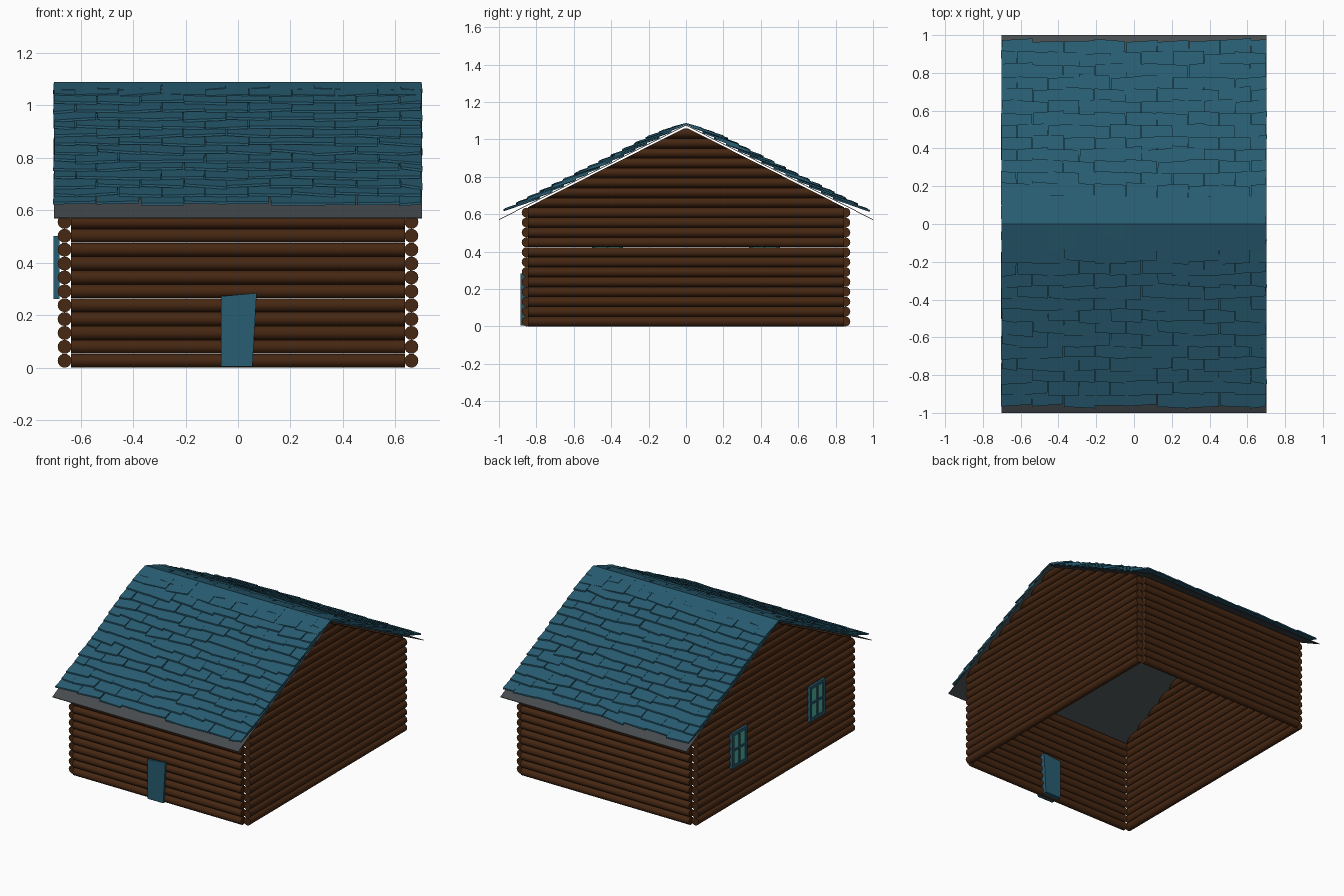
import bpy, bmesh, math, random
from mathutils import Matrix, Vector

if "Cube" in bpy.data.objects:
    bpy.data.objects.remove(bpy.data.objects["Cube"])
random.seed(4)

def mat(name, rgb):
    m = bpy.data.materials.new(name)
    m.diffuse_color = (*rgb, 1)
    m.use_nodes = True
    m.node_tree.nodes["Principled BSDF"].inputs["Base Color"].default_value = m.diffuse_color
    return m

WOOD = mat("brown wood", (0.061, 0.020, 0.006))
BLUE = mat("slate blue", (0.021, 0.109, 0.168))
GREY = mat("roof grey", (0.061, 0.070, 0.076))
GLASS = mat("window glass", (0.09, 0.44, 0.38))

R, STEP = 0.0264, 0.0529      # log radius and course height
APEX, SLOPE = 1.078, 0.505    # roof deck line z = APEX - SLOPE*|y|

def finish(bm, name, material, smooth=False):
    bmesh.ops.recalc_face_normals(bm, faces=bm.faces)
    me = bpy.data.meshes.new(name)
    bm.to_mesh(me)
    bm.free()
    me.materials.append(material)
    ob = bpy.data.objects.new(name, me)
    bpy.context.collection.objects.link(ob)
    if smooth:
        bpy.ops.object.select_all(action='DESELECT')
        ob.select_set(True)
        bpy.context.view_layer.objects.active = ob
        bpy.ops.object.shade_smooth_by_angle(angle=math.radians(40))
    return ob

def box(bm, lo, hi):
    lo, hi = Vector(lo), Vector(hi)
    m = Matrix.Translation((lo + hi) / 2) @ Matrix.Diagonal((*(hi - lo), 1))
    return bmesh.ops.create_cube(bm, size=1, matrix=m)["verts"]

def log(bm, axis, centre):
    rot = Matrix.Rotation(math.pi / 2, 4, 'Y' if axis == 'X' else 'X')
    return bmesh.ops.create_cone(bm, cap_ends=True, segments=16, radius1=R, radius2=R,
                                 depth=2, matrix=Matrix.Translation(centre) @ rot)["verts"]

# Front and back walls
for name, y in (("front_wall", -0.852), ("back_wall", 0.852)):
    bm = bmesh.new()
    for k in range(12):
        for v in log(bm, 'X', (0, y, R + k * STEP)):
            v.co.x = math.copysign(0.636, v.co.x)
    finish(bm, name, WOOD, True)

# Side walls with gables, log ends trimmed to the roof slope
for name, x in (("left_wall", -0.661), ("right_wall", 0.661)):
    bm = bmesh.new()
    for k in range(20):
        for v in log(bm, 'Y', (x, 0, R + k * STEP)):
            half = min(0.845, (APEX - 0.014 - v.co.z) / SLOPE)
            v.co.y = math.copysign(max(half, 0.004), v.co.y)
    finish(bm, name, WOOD, True)

# Roof deck: one folded thin sheet
bm = bmesh.new()
prof = [(-1, 0), (0, 0), (1, 0), (1, -0.004), (0, -0.004), (-1, -0.004)]
rings = [[bm.verts.new((x, y, APEX - SLOPE * abs(y) + dz)) for y, dz in prof]
         for x in (-0.702, 0.702)]
for ring in rings:
    bm.faces.new((ring[0], ring[1], ring[4], ring[5]))
    bm.faces.new((ring[1], ring[2], ring[3], ring[4]))
for i in range(6):
    j = (i + 1) % 6
    bm.faces.new((rings[0][i], rings[0][j], rings[1][j], rings[1][i]))
finish(bm, "roof_deck", GREY)

# Shingles: staggered, overlapping rows with small random tilts
W, ROWS, PITCH, LENGTH = 0.165, 15, 0.0635, 0.18
for name, side in (("front_shingles", -1), ("back_shingles", 1)):
    bm = bmesh.new()
    for i in range(ROWS):
        x = -0.702
        first = i % 2 == 1
        while x < 0.70:
            x1 = min(x + (W / 2 if first else W), 0.702)
            first = False
            tip = (0.972 if side > 0 else 0.965) - i * PITCH + random.uniform(-0.008, 0.008)
            top = max(tip - LENGTH, 0.0)
            lift = 0.030 * (tip - top) / LENGTH
            skew = random.uniform(-0.007, 0.007)
            roll = random.uniform(-0.004, 0.004)
            for v in box(bm, (x, 0, 0), (x1 - 0.002, 1, 1)):
                u = (v.co.x - x) / (x1 - x) - 0.5
                d, h = v.co.y, v.co.z * 0.009
                y = top + (tip - top) * d + skew * u * 2 * d
                z = APEX - SLOPE * y + (lift + roll * u * 2) * d + h + 0.001
                v.co = (v.co.x + skew * d * 0.5, side * y, z)
            x = x1
    finish(bm, name, BLUE)

# Crooked door
bm = bmesh.new()
for v in box(bm, (-0.065, -0.886, 0.004), (0.055, -0.805, 0.272)):
    if v.co.z > 0.1 and v.co.x > 0:
        v.co.x, v.co.z = 0.071, 0.284
finish(bm, "door", BLUE)

# Left side windows: frame with crossbars over four panes
for name, y in (("window_front", -0.42), ("window_back", 0.42)):
    bm = bmesh.new()
    w, z0, z1, b = 0.082, 0.262, 0.502, 0.02
    zm = (z0 + z1) / 2
    for s in (-1, 1):
        a, c = sorted((y + s * w, y + s * (w - b)))
        box(bm, (-0.703, a, z0), (-0.681, c, z1))
    for za, zb in ((z0, z0 + b), (z1 - b, z1), (zm - 0.006, zm + 0.006)):
        box(bm, (-0.703, y - w + b, za), (-0.681, y + w - b, zb))
    box(bm, (-0.703, y - 0.006, z0 + b), (-0.681, y + 0.006, z1 - b))
    finish(bm, name + "_frame", BLUE)
    bm = bmesh.new()
    box(bm, (-0.695, y - w + 0.01, z0 + 0.01), (-0.687, y + w - 0.01, z1 - 0.01))
    finish(bm, name + "_glass", GLASS)
